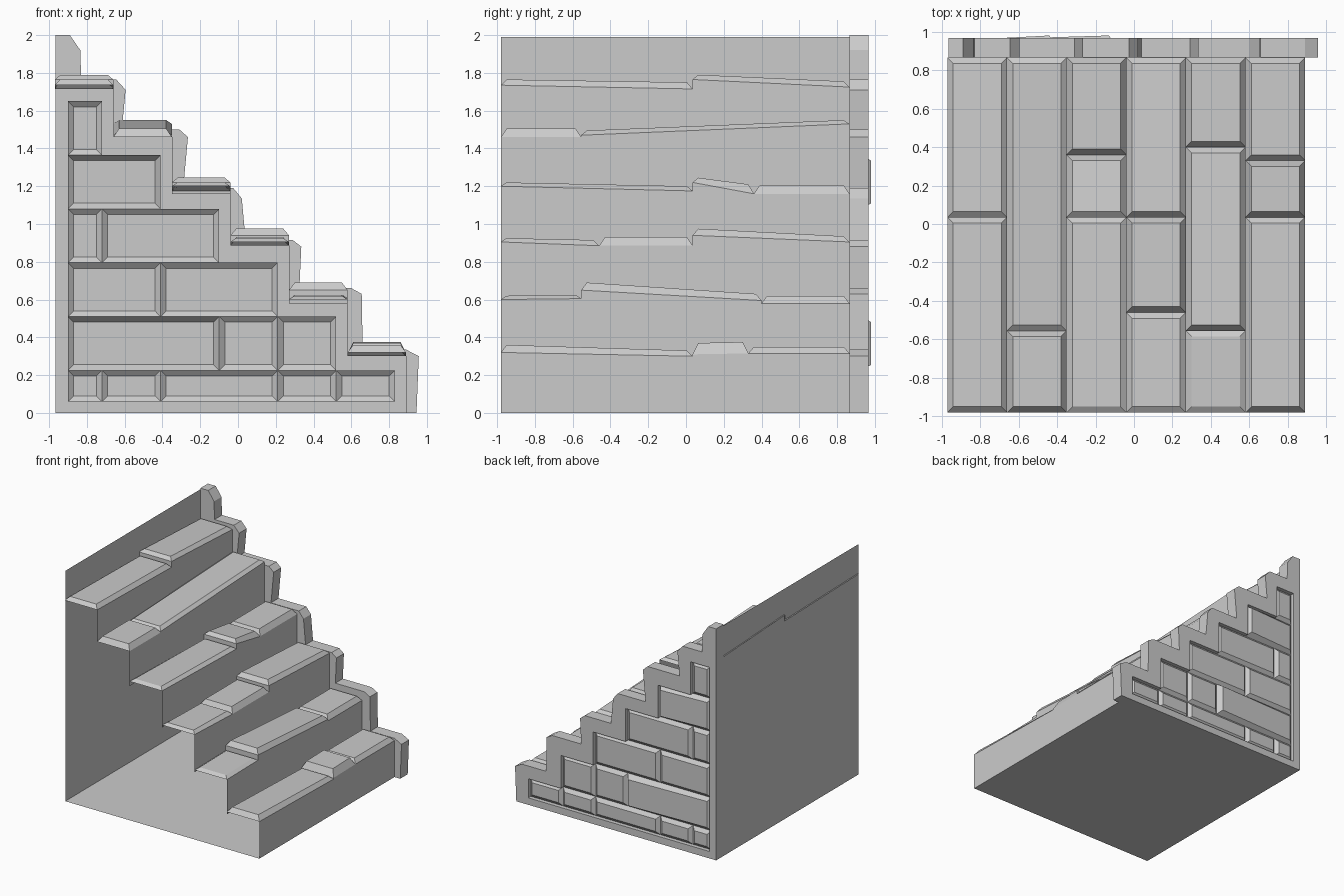
import bpy, bmesh
from mathutils import Vector

if "Cube" in bpy.data.objects:
    bpy.data.objects.remove(bpy.data.objects["Cube"])

XB, YF, YI, YO = -0.965, -0.98, 0.865, 0.967   # back, open front, stringer inner / outer
RUN, BEV = 0.31, 0.03


def finish(bm, name):
    me = bpy.data.meshes.new(name)
    bm.to_mesh(me)
    bm.free()
    ob = bpy.data.objects.new(name, me)
    bpy.context.collection.objects.link(ob)
    return ob


def face(bm, pts):
    return bm.faces.new([bm.verts.new(p) for p in pts])


def frustum(bm, outer, inner):
    a = [bm.verts.new(p) for p in outer]
    b = [bm.verts.new(p) for p in inner]
    bm.faces.new(b)
    for i in range(4):
        j = (i + 1) % 4
        bm.faces.new((a[i], a[j], b[j], b[i]))


# steps from bottom to top: (y0, y1, nose z at y0, y1, top z at y0, y1)
STEPS = [
    [(YF, .035, .32, .30, .36, .33), (.035, .33, .31, .315, .37, .375), (.33, YI, .315, .315, .35, .35)],
    [(YF, -.555, .60, .605, .62, .625), (-.555, .40, .65, .595, .69, .63), (.40, YI, .58, .58, .62, .62)],
    [(YF, -.46, .905, .885, .925, .915), (-.46, .035, .885, .885, .93, .93), (.035, YI, .94, .905, .975, .935)],
    [(YF, .035, 1.20, 1.175, 1.22, 1.20), (.035, .36, 1.22, 1.16, 1.245, 1.21), (.36, YI, 1.16, 1.16, 1.205, 1.205)],
    [(YF, -.555, 1.46, 1.46, 1.505, 1.505), (-.555, YI, 1.47, 1.53, 1.495, 1.55)],
    [(YF, .035, 1.735, 1.715, 1.765, 1.75), (.035, YI, 1.765, 1.725, 1.79, 1.755)],
]
lows = [0] + [min(min(s[2:4]) for s in st) for st in STEPS]

# chamfered tread stones with their risers
for n, stones in enumerate(STEPS):
    bm = bmesh.new()
    x1 = 0.89 - RUN * n
    x0 = x1 - RUN
    for y0, y1, a0, a1, t0, t1 in stones:
        frustum(bm,
                [(x0, y0, a0), (x1, y0, a0), (x1, y1, a1), (x0, y1, a1)],
                [(x0 + BEV, y0 + BEV, t0), (x1 - BEV, y0 + BEV, t0),
                 (x1 - BEV, y1 - BEV, t1), (x0 + BEV, y1 - BEV, t1)])
        # riser
        face(bm, [(x1, y0, lows[n]), (x1, y1, lows[n]), (x1, y1, a1), (x1, y0, a0)])
        # small joint walls between stones
        low = lows[n + 1]
        if y0 > YF and a0 - low > 0.004:
            face(bm, [(x0, y0, low), (x1, y0, low), (x1, y0, a0), (x0, y0, a0)])
        if y1 < YI and a1 - low > 0.004:
            face(bm, [(x1, y1, low), (x0, y1, low), (x0, y1, a1), (x1, y1, a1)])
    finish(bm, f"step_{n + 1}")

# flat back wall and floor
bm = bmesh.new()
face(bm, [(XB, YF, 0), (XB, YF, 1.99), (XB, YI, 1.99), (XB, YI, 0)])
finish(bm, "back_wall")
bm = bmesh.new()
face(bm, [(XB, YF, 0), (XB, YI, 0), (0.89, YI, 0), (0.89, YF, 0)])
finish(bm, "floor")

# stringer outline, bottom to top: (riser foot x, nose x, nose z, chamfer x, tread z)
NOSES = [(.945, .957, .30, .89, .335), (.66, .655, .63, .60, .66), (.325, .335, .88, .29, .915),
         (.04, .02, 1.135, -.025, 1.19), (-.29, -.265, 1.46, -.31, 1.50),
         (-.615, -.595, 1.71, -.645, 1.765), (-.83, -.835, 1.92, -.89, 2.0)]
outline, z = [(XB, 0)], 0
for fx, nx, nz, cx, tz in NOSES:
    outline += [(fx, z), (nx, nz), (cx, tz)]
    z = tz
outline.append((XB, 2.0))

# stepped opening that holds the bricks
ZS = [.06, .225, .51, .795, 1.08, 1.365, 1.65]
hole = [(-.90, .06)]
for i in range(6):
    hole += [(.83 - RUN * i, ZS[i]), (.83 - RUN * i, ZS[i + 1])]
hole.append((-.90, 1.65))
YR = 0.932


def band(bm, loop, ya, yb):
    for i, p in enumerate(loop):
        q = loop[(i + 1) % len(loop)]
        face(bm, [(p[0], ya, p[1]), (p[0], yb, p[1]), (q[0], yb, q[1]), (q[0], ya, q[1])])


bm = bmesh.new()
edges = []
for loop in (outline, hole):
    vs = [bm.verts.new((x, YO, z)) for x, z in loop]
    edges += [bm.edges.new((vs[i], vs[(i + 1) % len(vs)])) for i in range(len(vs))]
bmesh.ops.triangle_fill(bm, edges=edges, use_beauty=True, normal=(0, 1, 0))
for f in bm.faces:
    f.normal_update()
    if f.normal.y < 0:
        f.normal_flip()
band(bm, outline, YI, YO)
band(bm, hole[::-1], YR, YO)
# inner face, only the part outside the steps
stair = [(XB, lows[6])]
for n in range(5, -1, -1):
    x = 0.89 - RUN * n
    stair += [(x, lows[n + 1]), (x, lows[n])]
face(bm, [(x, YI, z) for x, z in outline[1:] + stair])
bmesh.ops.remove_doubles(bm, verts=bm.verts, dist=1e-5)
finish(bm, "side_stringer")

# bevelled bricks, row by row; two of them lean out a little
ROWS = [[-.90, -.72, -.41, .21, .52, .83], [-.90, -.10, .21, .52], [-.90, -.41, .21],
        [-.90, -.72, -.10], [-.90, -.41], [-.90, -.72]]
bm = bmesh.new()
for r, xs in enumerate(ROWS):
    z0, z1 = ZS[r], ZS[r + 1]
    for c in range(len(xs) - 1):
        x0, x1 = xs[c], xs[c + 1]
        ya = 0.957
        yb = 0.98 if (r, c) in ((1, 0), (4, 0)) else ya
        g = BEV
        frustum(bm, [(x0, YR, z0), (x0, YR, z1), (x1, YR, z1), (x1, YR, z0)],
                [(x0 + g, ya, z0 + g), (x0 + g, ya, z1 - g), (x1 - g, yb, z1 - g), (x1 - g, yb, z0 + g)])
finish(bm, "side_bricks")
